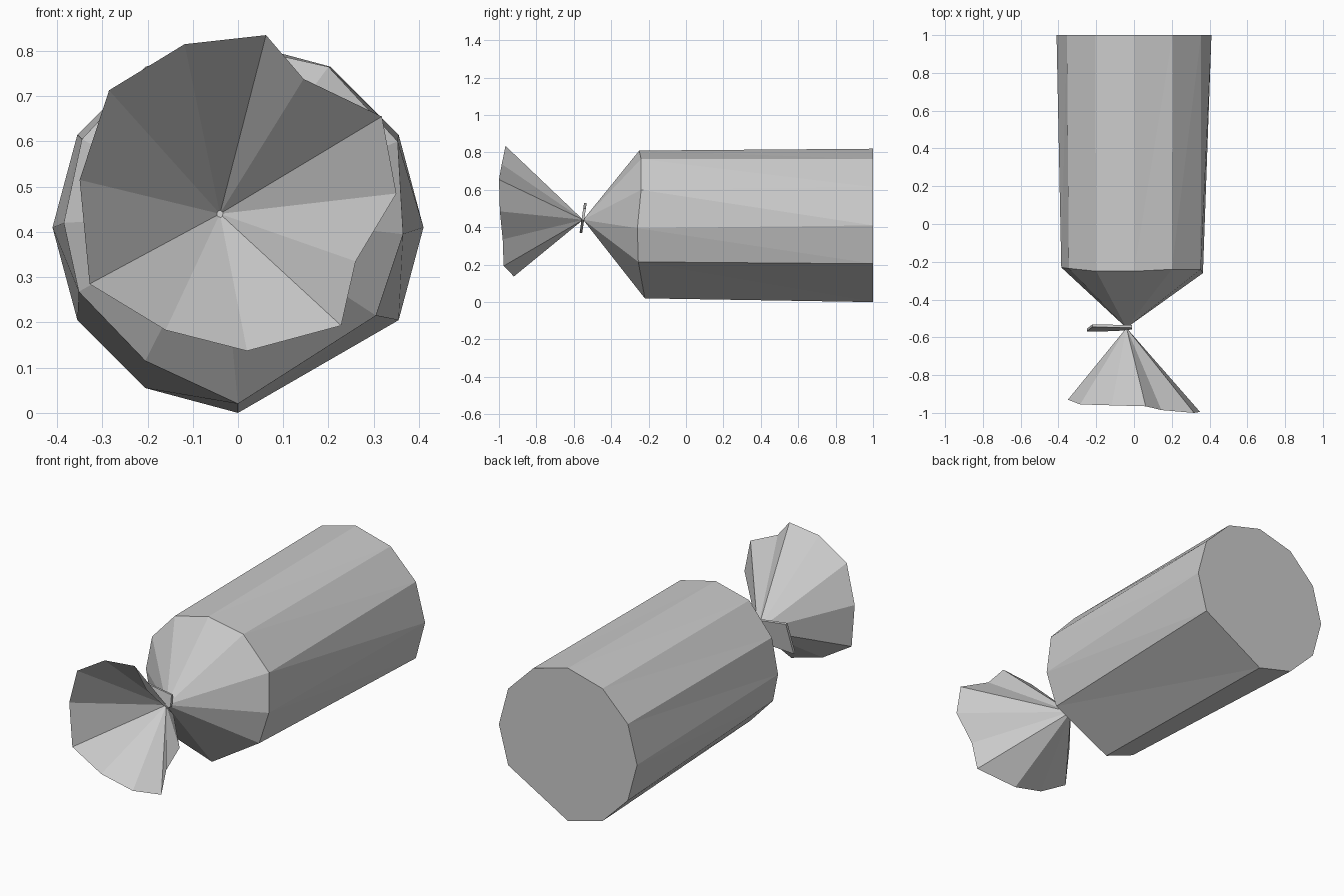
import bpy, bmesh, math

cube = bpy.data.objects.get("Cube")
if cube:
    bpy.data.objects.remove(cube, do_unlink=True)

GREY = (0.6, 0.6, 0.6, 1)
cloth = bpy.data.materials.new("grey_cloth")
cloth.use_nodes = True
cloth.diffuse_color = GREY
shader = next(n for n in cloth.node_tree.nodes if n.type == 'BSDF_PRINCIPLED')
shader.inputs["Base Color"].default_value = GREY
shader.inputs["Roughness"].default_value = 0.9

NECK = (-0.04, -0.55, 0.44)


def finish(name, bm):
    mesh = bpy.data.meshes.new(name)
    bm.to_mesh(mesh)
    bm.free()
    mesh.materials.append(cloth)
    obj = bpy.data.objects.new(name, mesh)
    bpy.context.collection.objects.link(obj)
    return obj


def ring(bm, points):
    return [bm.verts.new(p) for p in points]


def fan(bm, verts, tip):
    """Close a ring of vertices to a single point."""
    apex = bm.verts.new(tip)
    for a, b in zip(verts, verts[1:] + verts[:1]):
        bm.faces.new((a, b, apex))


# Sack body: a regular bottom ring with one corner flattened,
# lofted to a slightly crumpled shoulder and drawn in to the neck
RADIUS = 0.41
angles = [a for a in range(0, 360, 30) if a != 300]
bottom = [(RADIUS * math.cos(math.radians(a)), 1.0,
           RADIUS + RADIUS * math.sin(math.radians(a))) for a in angles]
shoulder = [(0.365, -0.26, 0.395), (0.353, -0.24, 0.6), (0.2, -0.24, 0.765),
            (0, -0.25, 0.81), (-0.2, -0.25, 0.76), (-0.345, -0.235, 0.605),
            (-0.385, -0.23, 0.42), (-0.352, -0.235, 0.268),
            (-0.205, -0.255, 0.115), (0, -0.22, 0.02), (0.305, -0.255, 0.215)]
bm = bmesh.new()
back = ring(bm, bottom)
front = ring(bm, shoulder)
bm.faces.new(back)
for i in range(len(back)):
    j = (i + 1) % len(back)
    bm.faces.new((back[i], back[j], front[j]))
    bm.faces.new((back[i], front[j], front[i]))
fan(bm, front, NECK)
bmesh.ops.recalc_face_normals(bm, faces=bm.faces)
finish("sack_body", bm)

# Open, flared mouth of the sack in front of the neck
mouth = [(0.062, -0.965, 0.835), (-0.118, -0.96, 0.815), (-0.285, -0.955, 0.713),
         (-0.35, -0.93, 0.515), (-0.328, -0.935, 0.285), (-0.16, -0.93, 0.183),
         (0.02, -0.92, 0.137), (0.228, -0.975, 0.193), (0.26, -0.98, 0.335),
         (0.35, -0.995, 0.485), (0.318, -1.0, 0.655), (0.145, -0.985, 0.738)]
bm = bmesh.new()
fan(bm, ring(bm, mouth), NECK)
finish("flared_mouth", bm)

# Thin tie tag hanging to one side of the neck, leaning back at the top
outline = [(-0.01, 0.5), (-0.22, 0.53), (-0.25, 0.37), (-0.1, 0.38), (-0.01, 0.44)]
bm = bmesh.new()
tag = bm.faces.new(ring(bm, [(x, -0.55 + 0.15 * (z - 0.45), z) for x, z in outline]))
obj = finish("tie_tag", bm)
solid = obj.modifiers.new("thickness", 'SOLIDIFY')
solid.thickness = 0.014
solid.offset = 0
